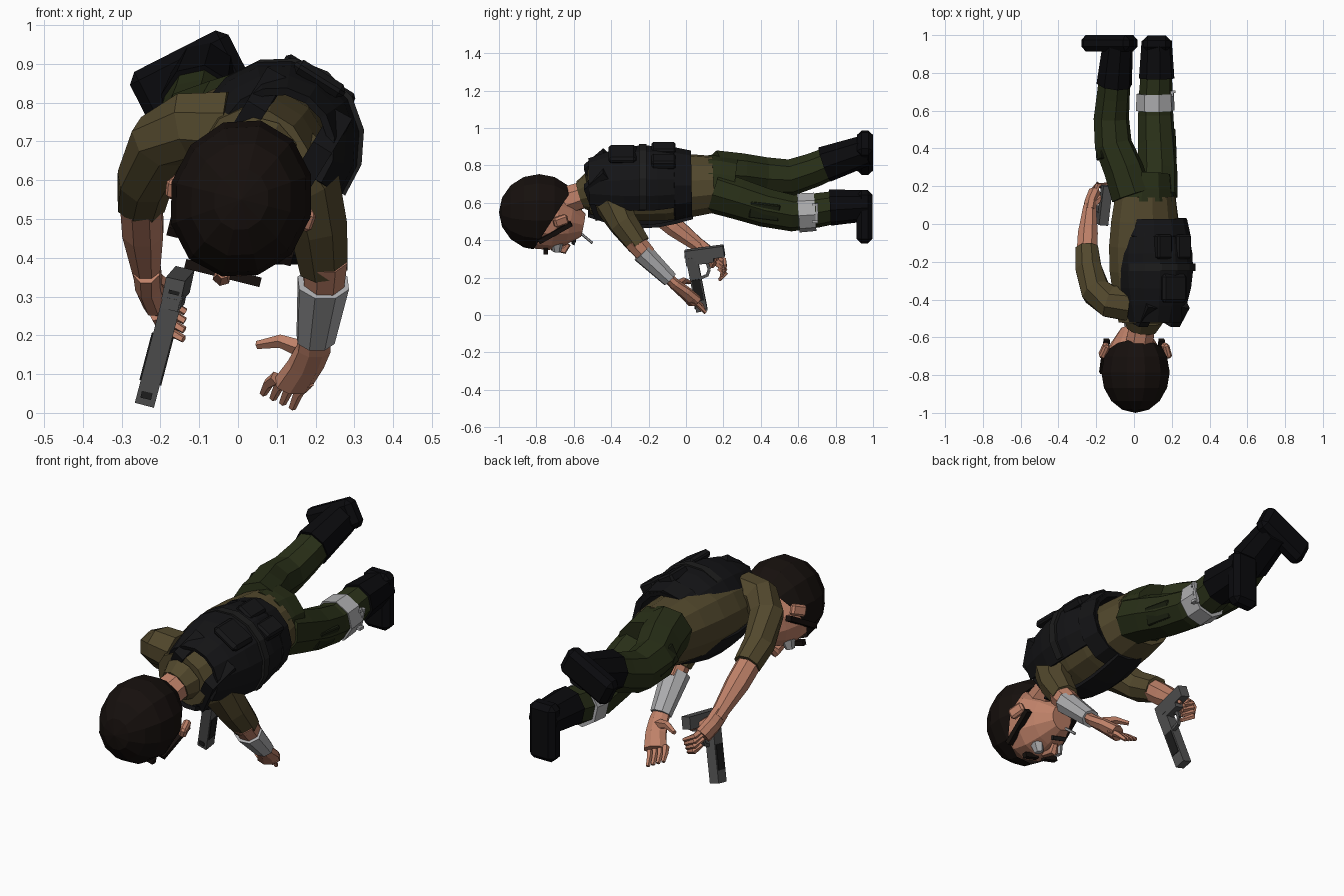
import bpy, bmesh
from math import radians, sin, cos, pi
from mathutils import Vector, Matrix, Euler

default_cube = bpy.data.objects.get("Cube")
if default_cube:
    bpy.data.objects.remove(default_cube)


def material(name, *rgb):
    mat = bpy.data.materials.new(name)
    mat.use_nodes = True
    mat.diffuse_color = (*rgb, 1)
    shader = mat.node_tree.nodes["Principled BSDF"]
    shader.inputs["Base Color"].default_value = (*rgb, 1)
    return mat


SKIN = material("skin", .52, .22, .14)
HAIR = material("hair", .008, .005, .004)
SHIRT = material("shirt", .085, .065, .026)
TROUSERS = material("trousers", .022, .029, .009)
POCKET = material("pocket", .012, .016, .006)
VEST = material("vest", .007, .007, .008)
BOOT = material("boot", .003, .003, .004)
WRAP = material("wrap", .42, .42, .43)
STEEL = material("steel", .085, .085, .085)
GRIP = material("grip", .012, .012, .012)

UP = Vector((0, 0, 1))
BACKWARD = Vector((0, 1, 0))


def finish(bm, name, mat):
    bmesh.ops.recalc_face_normals(bm, faces=bm.faces)
    mesh = bpy.data.meshes.new(name)
    bm.to_mesh(mesh)
    bm.free()
    mesh.materials.append(mat)
    part = bpy.data.objects.new(name, mesh)
    bpy.context.collection.objects.link(part)
    return part


def line(start, end, count):
    start, end = Vector(start), Vector(end)
    return [start.lerp(end, i / (count - 1)) for i in range(count)]


def tube(name, mat, path, first, last, up=UP, sides=8, flat=1, bulge=0, arc=None):
    """Loft along a path, tapering from first to last radius; an arc leaves it open."""
    bm = bmesh.new()
    path = [Vector(p) for p in path]
    end = len(path) - 1
    if arc:
        low, high = arc
        angles = [radians(low + (high - low) * k / sides) for k in range(sides + 1)]
    else:
        angles = [2 * pi * (k + .5) / sides for k in range(sides)]
    loops = []
    for i, point in enumerate(path):
        tangent = (path[min(i + 1, end)] - path[max(i - 1, 0)]).normalized()
        across = tangent.cross(up).normalized()
        above = across.cross(tangent)
        t = i / end
        radius = first + (last - first) * t + bulge * sin(pi * t)
        loops.append([bm.verts.new(point + radius * (across * cos(a) + above * flat * sin(a)))
                      for a in angles])
    for ring, following in zip(loops, loops[1:]):
        for k in range(sides):
            n = (k + 1) % len(ring)
            bm.faces.new((ring[k], ring[n], following[n], following[k]))
    if not arc:
        bm.faces.new(loops[0])
        bm.faces.new(loops[-1])
    part = finish(bm, name, mat)
    if arc:
        part.modifiers.new("thickness", 'SOLIDIFY').thickness = .02


def box(name, mat, center, size, rot=(0, 0, 0), bevel=0):
    bm = bmesh.new()
    bmesh.ops.create_cube(bm, size=1)
    bmesh.ops.scale(bm, vec=size, verts=bm.verts)
    if bevel:
        bmesh.ops.bevel(bm, geom=bm.edges[:], offset=bevel, segments=1, affect='EDGES')
    turn = Euler([radians(a) for a in rot]).to_matrix().to_4x4()
    bm.transform(Matrix.Translation(center) @ turn)
    finish(bm, name, mat)


def rolled_frame(x, z, roll):
    """Return the up direction and a locator for a part rolled about the body's length."""
    c, s = cos(radians(roll)), sin(radians(roll))

    def locate(across, y, out):
        return Vector((x + across * c + out * s, y, z - across * s + out * c))
    return Vector((s, 0, c)), locate


def fingers(name, knuckles, tips, curl):
    """Four fingers fanned between an outer and an inner knuckle and tip."""
    for knuckle, tip in zip(line(*knuckles, 4), line(*tips, 4)):
        joint = knuckle.lerp(tip, .5) + Vector(curl)
        tube(name, SKIN, [knuckle, joint, tip], .018, .01, sides=5)


# Torso and neck
ROLL = 32
TORSO_UP, on_vest = rolled_frame(.11, .7, ROLL)
tube("shirt_body", SHIRT, line((.05, -.52, .66), (.06, .15, .7), 6), .14, .17,
     TORSO_UP, 12, .86, .045)
tube("shirt_collar", SHIRT, [(.05, -.5, .66), (.04, -.56, .64)], .11, .08, TORSO_UP, 10)
tube("neck", SKIN, [(.05, -.5, .66), (.04, -.56, .64), (.02, -.68, .6)], .07, .08)

# Vest shells, belt, pads and straps
VEST_PATH = line((.1, -.52, .69), (.1, .03, .7), 7)
for name, count, arc in (("vest_back", 8, (-8, 184)), ("vest_front", 4, (228, 312))):
    tube(name, VEST, VEST_PATH, .15, .17, TORSO_UP, count, arc=arc, bulge=.055)
tube("vest_belt", VEST, VEST_PATH[-2:], .2, .18, TORSO_UP, 12, arc=(0, 360))
tube("vest_band", GRIP, line(on_vest(0, -.25, 0), on_vest(0, -.21, 0), 2), .217, .217,
     TORSO_UP, arc=(-8, 184))
tilt = (0, ROLL, 0)
box("vest_back_plate", VEST, on_vest(0, -.34, .19), (.15, .15, .04), tilt, .015)
for side in (-1, 1):
    box("vest_pouch", VEST, on_vest(side * .06, -.12, .18), (.09, .13, .05), tilt, .01)
    strap = [on_vest(side * .1, y, out) for y, out in ((-.42, .12), (-.51, .04), (-.45, -.14))]
    tube("shoulder_strap", VEST, strap, .05, .05, Vector((1, 0, -.5)), 4, .8)

# Head with hair cut off along the face
HEAD_ROLL = 14
HEAD_UP, on_head = rolled_frame(.007, .545, HEAD_ROLL)
tube("face", SKIN, line((.01, -.92, .55), (-.01, -.55, .48), 6), .1, .06,
     HEAD_UP, 12, 1.05, .083)
bm = bmesh.new()
bmesh.ops.create_uvsphere(bm, u_segments=12, v_segments=8, radius=1)
bmesh.ops.scale(bm, vec=(.185, .21, .215), verts=bm.verts)
bm.transform(Matrix.Translation((.008, -.785, .55))
             @ Matrix.Rotation(radians(HEAD_ROLL), 4, 'Y') @ Matrix.Rotation(pi / 2, 4, 'X'))
bmesh.ops.bisect_plane(bm, geom=bm.verts[:] + bm.edges[:] + bm.faces[:], clear_outer=True,
                       plane_co=(0, -.72, .5), plane_no=(0, .84, -.54))
finish(bm, "hair", HAIR)

# Facial features
for side in (-1, 1):
    box("ear", SKIN, on_head(side * .17, -.67, 0), (.035, .08, .055), (20, HEAD_ROLL, side * 20), .01)
    box("sideburn", HAIR, on_head(side * .15, -.7, -.07), (.03, .2, .025), (30, HEAD_ROLL, 0))
    eye = [on_head(side * .06, -.69, out) for out in (-.15, -.197)]
    tube("eye", WRAP, eye, .035, .022, BACKWARD, 6)
    box("eyebrow", HAIR, on_head(side * .06, -.75, -.19), (.08, .025, .025), (0, HEAD_ROLL, 0))
tube("nose", SKIN, [on_head(0, -.72, -.19), on_head(0, -.65, -.2), on_head(0, -.63, -.17)],
     .015, .015, HEAD_UP, 6, bulge=.01)
box("mouth", GRIP, on_head(0, -.6, -.155), (.08, .015, .02), (-25, HEAD_ROLL, 0))
tube("cigarette", WRAP, [(-.04, -.59, .46), (-.05, -.5, .385)], .007, .007, sides=6)

# Right arm
tube("right_sleeve", SHIRT, [(-.03, -.42, .735), (-.13, -.41, .74), (-.2, -.36, .7),
                             (-.24, -.24, .6), (-.25, -.13, .54)], .1, .065)
tube("right_forearm", SKIN, [(-.25, -.16, .55), (-.245, -.06, .47), (-.235, .09, .355)],
     .058, .036, bulge=.01)
tube("right_palm", SKIN, [(-.235, .06, .37), (-.23, .11, .33), (-.21, .165, .285)],
     .037, .035, flat=1.3)
fingers("right_finger", ((-.21, .14, .325), (-.21, .18, .25)),
        ((-.135, .21, .26), (-.14, .18, .19)), (-.02, .03, 0))
tube("right_thumb", SKIN, [(-.23, .09, .36), (-.14, .17, .3)], .022, .01, sides=5)

# Left arm with wrapped forearm
tube("left_sleeve", SHIRT, [(.12, -.41, .65), (.175, -.39, .59), (.205, -.335, .49),
                            (.22, -.25, .375)], .11, .066, BACKWARD)
tube("left_elbow", SKIN, [(.225, -.28, .4), (.22, -.21, .32)], .06, .055)
tube("forearm_wrap", WRAP, line((.22, -.235, .335), (.2, -.085, .19), 3), .07, .052, flat=.85)
tube("left_palm", SKIN, [(.2, -.1, .205), (.195, -.06, .165), (.175, -.01, .125),
                         (.14, .045, .075)], .042, .056, flat=.65)
fingers("left_finger", ((.1, .02, .09), (.18, .03, .08)),
        ((.065, .09, .05), (.14, .105, .013)), (-.005, 0, .005))
tube("left_thumb", SKIN, [(.18, -.04, .16), (.11, -.01, .185), (.05, .02, .175)],
     .025, .011, sides=5)

# Pistol
box("pistol_slide", STEEL, (-.155, .1, .33), (.05, .21, .06), (8, 13, -5))
box("pistol_frame", STEEL, (-.165, .075, .29), (.044, .15, .03), (8, 13, -5))
GRIP_PATH = line((-.165, .03, .31), (-.24, .085, .025), 6)
tube("pistol_grip", STEEL, GRIP_PATH, .036, .036, BACKWARD, 4, 1.2)
tube("grip_panel", GRIP, GRIP_PATH[2:5], .041, .041, BACKWARD, 4, .8)
box("magazine_end", GRIP, (-.236, .055, .045), (.028, .02, .018), (0, 13, 0))
box("rear_sight", GRIP, (-.165, -.002, .31), (.028, .01, .01), (0, 13, 0))
guard = [(-.18, .085 + .04 * cos(a), .245 + .045 * sin(a))
         for a in (pi * k / 4 for k in range(9))]
tube("trigger_guard", STEEL, guard, .012, .012, Vector((1, 0, 0)), 4)

# Trousers
tube("hips", TROUSERS, [(.06, .12, .71), (.06, .18, .71), (.06, .26, .7)], .16, .145,
     TORSO_UP, 10, .88)
LEGS = {
    "left": [(.12, .15, .66), (.125, .28, .62), (.12, .42, .575), (.115, .57, .545),
             (.115, .7, .56), (.12, .82, .58)],
    "right": [(-.01, .15, .765), (-.055, .29, .755), (-.11, .42, .74), (-.12, .56, .735),
              (-.11, .68, .775), (-.1, .8, .825)]}
POCKETS = {"left": (.2, .42, .555), "right": (-.18, .42, .755)}
for side, path in LEGS.items():
    tube(side + "_leg", TROUSERS, path, .11, .082, TORSO_UP, flat=1.08)
    box(side + "_cargo_pocket", POCKET, POCKETS[side], (.02, .16, .09), (-8, 20, 0), .005)

# Leg band and its clip
tube("leg_band", WRAP, [(.113, .6, .546), (.112, .69, .552)], .102, .1, TORSO_UP, flat=1.05)
for z in (.5, .59):
    box("band_clip", WRAP, (.2, .69, z), (.02, .03, .014))
box("band_buckle", WRAP, (.2, .7, .545), (.016, .014, .11), (0, 12, 0))

# Boots with flat soles
SHAFTS = {"left": ((.12, .77, .575), (.12, .97, .585)),
          "right": ((-.105, .74, .805), (-.085, .96, .88))}
FEET = {"left": ((.12, .955, .525), 0), "right": ((-.13, .957, .868), 63)}
for side, (center, turn) in FEET.items():
    tube(side + "_boot_shaft", BOOT, line(*SHAFTS[side], 3), .094, .08, TORSO_UP, flat=1.06)
    box(side + "_boot_foot", BOOT, center, (.145, .085, .285), (0, turn, 0), .025)
